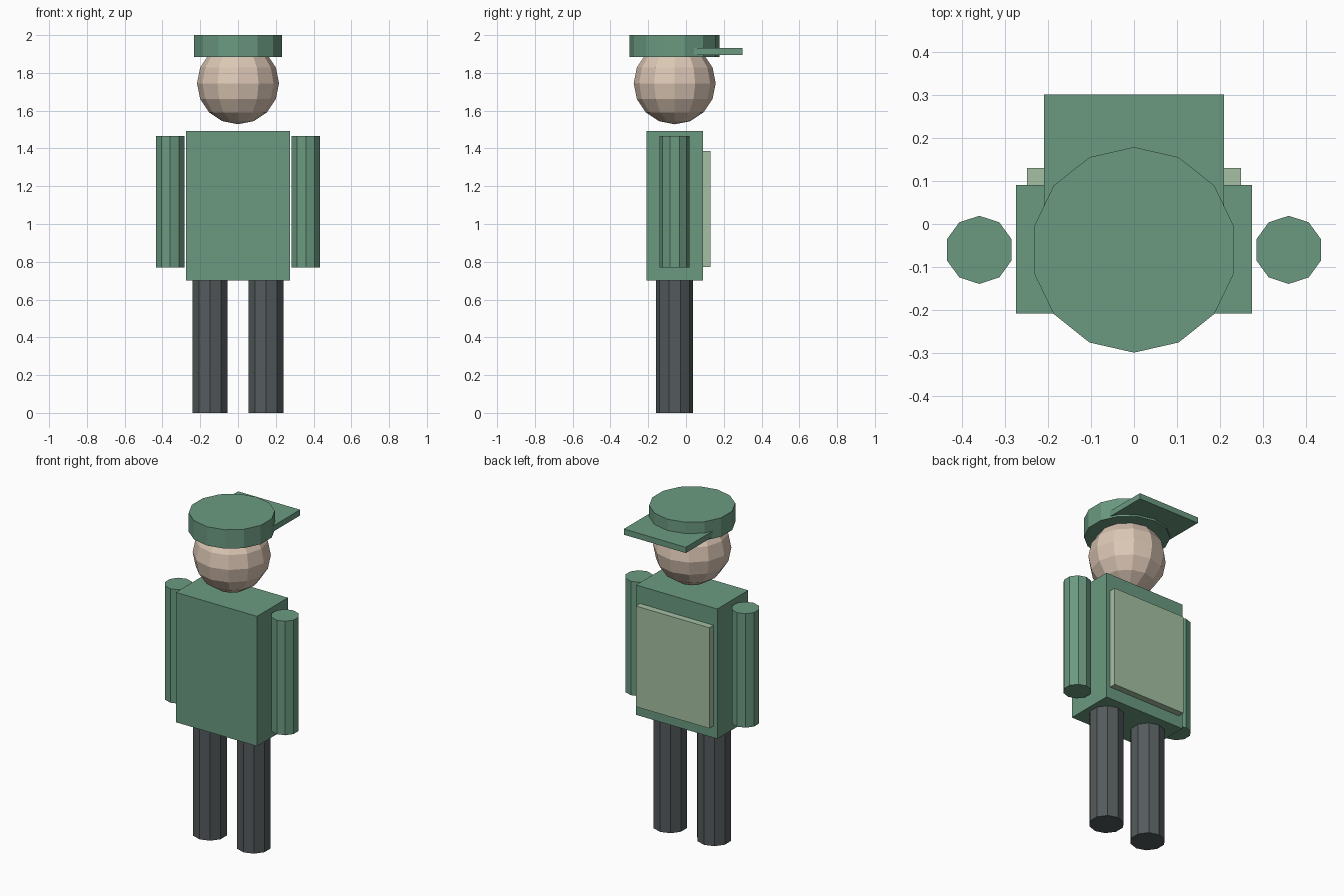
import bpy
import math

cube = bpy.data.objects.get("Cube")
if cube:
    bpy.data.objects.remove(cube, do_unlink=True)


def material(name, *srgb):
    """Flat material from 0-255 display values, stored as linear colour."""
    rgb = [((c / 255 + 0.055) / 1.055) ** 2.4 for c in srgb]
    mat = bpy.data.materials.new(name)
    mat.use_nodes = True
    mat.diffuse_color = (*rgb, 1)
    bsdf = mat.node_tree.nodes["Principled BSDF"]
    bsdf.inputs["Base Color"].default_value = (*rgb, 1)
    bsdf.inputs["Roughness"].default_value = 0.9
    return mat


green = material("uniform green", 107, 154, 129)
pale = material("pale green", 165, 192, 163)
charcoal = material("charcoal", 84, 90, 92)
skin = material("skin", 220, 199, 181)

AXIS_Y = -0.06  # shared depth of the body's centre line


def finish(name, mat):
    obj = bpy.context.object
    obj.name = obj.data.name = name
    obj.data.materials.append(mat)
    return obj


def box(name, mat, half_x, y0, y1, z0, z1):
    bpy.ops.mesh.primitive_cube_add(size=1, location=(0, (y0 + y1) / 2, (z0 + z1) / 2))
    bpy.context.object.scale = (2 * half_x, y1 - y0, z1 - z0)
    bpy.ops.object.transform_apply(location=False, rotation=False)
    return finish(name, mat)


def column(name, mat, sides, radius, x, z0, z1):
    bpy.ops.mesh.primitive_cylinder_add(vertices=sides, radius=radius, depth=z1 - z0,
                                        location=(x, AXIS_Y, (z0 + z1) / 2))
    return finish(name, mat)


# Limbs
for side, sign in (("left", 1), ("right", -1)):
    column(side + "_leg", charcoal, 10, 0.098, sign * 0.148, 0, 0.70)
    column(side + "_arm", green, 10, 0.079, sign * 0.359, 0.77, 1.465)

# Torso with raised panel
box("torso", green, 0.274, -0.208, 0.09, 0.70, 1.492)
box("chest_panel", pale, 0.248, 0.088, 0.13, 0.772, 1.386)

# Head
bpy.ops.mesh.primitive_uv_sphere_add(segments=12, ring_count=8, radius=0.217,
                                     location=(0, AXIS_Y, 1.745))
finish("head", skin)

# Cap and brim
column("cap", green, 14, 0.2385, 0, 1.885, 2.0)
box("cap_brim", green, 0.209, 0.042, 0.30, 1.896, 1.931)
